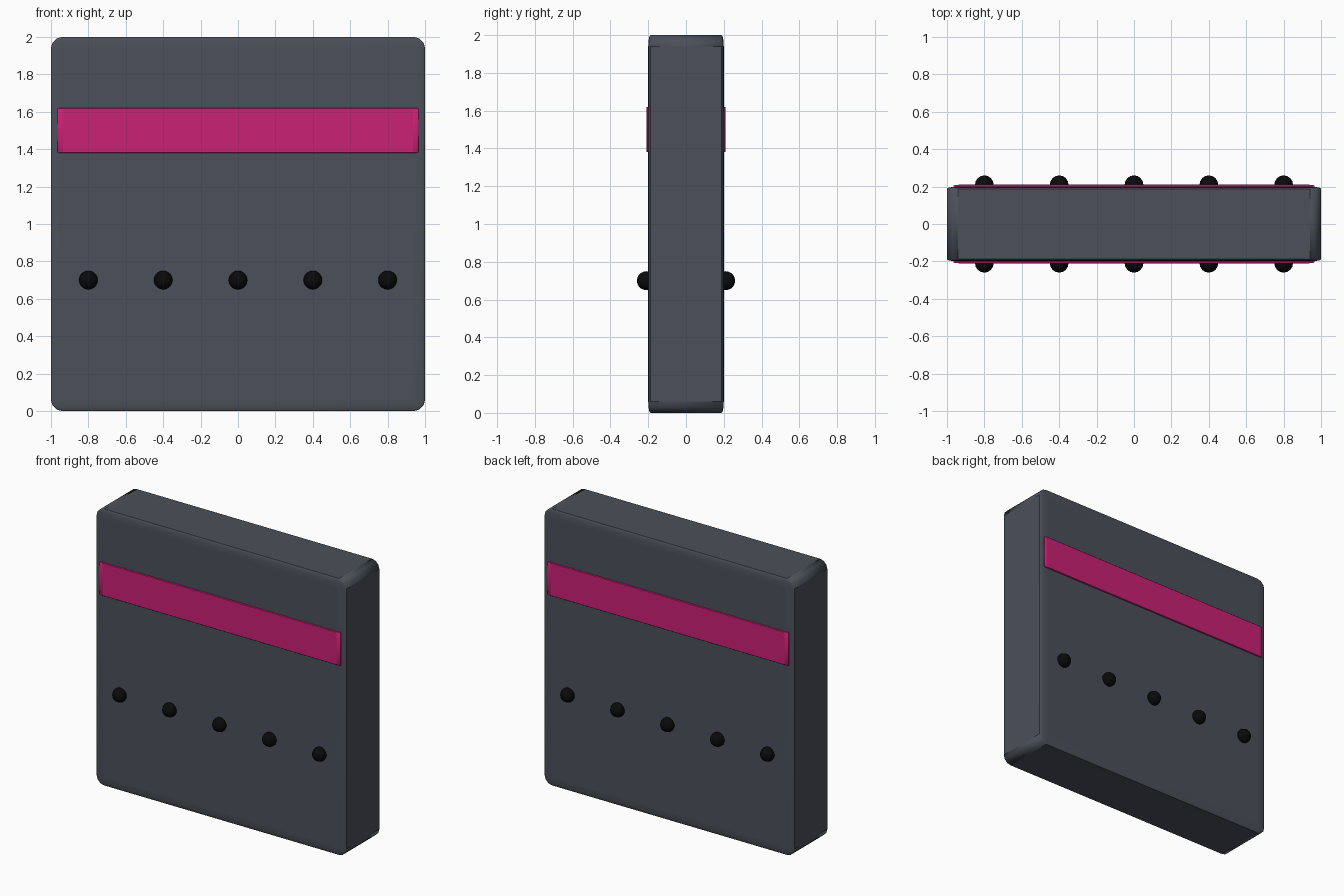
import bpy

if "Cube" in bpy.data.objects:
    bpy.data.objects.remove(bpy.data.objects["Cube"])


def material(name, color):
    m = bpy.data.materials.new(name)
    m.diffuse_color = (*color, 1.0)
    m.use_nodes = True
    m.node_tree.nodes["Principled BSDF"].inputs["Base Color"].default_value = m.diffuse_color
    return m


slate = material("slate grey", (0.07, 0.08, 0.1))
magenta = material("magenta", (0.6, 0.015, 0.18))
black = material("black", (0.003, 0.003, 0.003))


def finish(obj, name, mat):
    obj.name = name
    obj.data.materials.append(mat)
    bpy.ops.object.shade_smooth_by_angle()


def soft_box(name, location, half, mat, bevel):
    # Bevel the unit cube, then squash it so the rounding follows each axis
    bpy.ops.mesh.primitive_cube_add(size=2, location=location)
    obj = bpy.context.object
    obj.scale = half
    mod = obj.modifiers.new("rounding", "BEVEL")
    mod.width = bevel
    mod.segments = 3
    finish(obj, name, mat)


# Main slab
soft_box("body", (0, 0, 1), (1, 0.2, 1), slate, 0.06)

# Band running through the slab, showing on both faces
soft_box("band", (0, 0, 1.5), (0.965, 0.21, 0.12), magenta, 0.03)

# Rows of studs on front and back
for side, label in ((-1, "front"), (1, "back")):
    for i in range(5):
        bpy.ops.mesh.primitive_uv_sphere_add(
            segments=16, ring_count=10, radius=0.05,
            location=(-0.8 + 0.4 * i, 0.21 * side, 0.7))
        finish(bpy.context.object, f"{label}_stud_{i + 1}", black)
